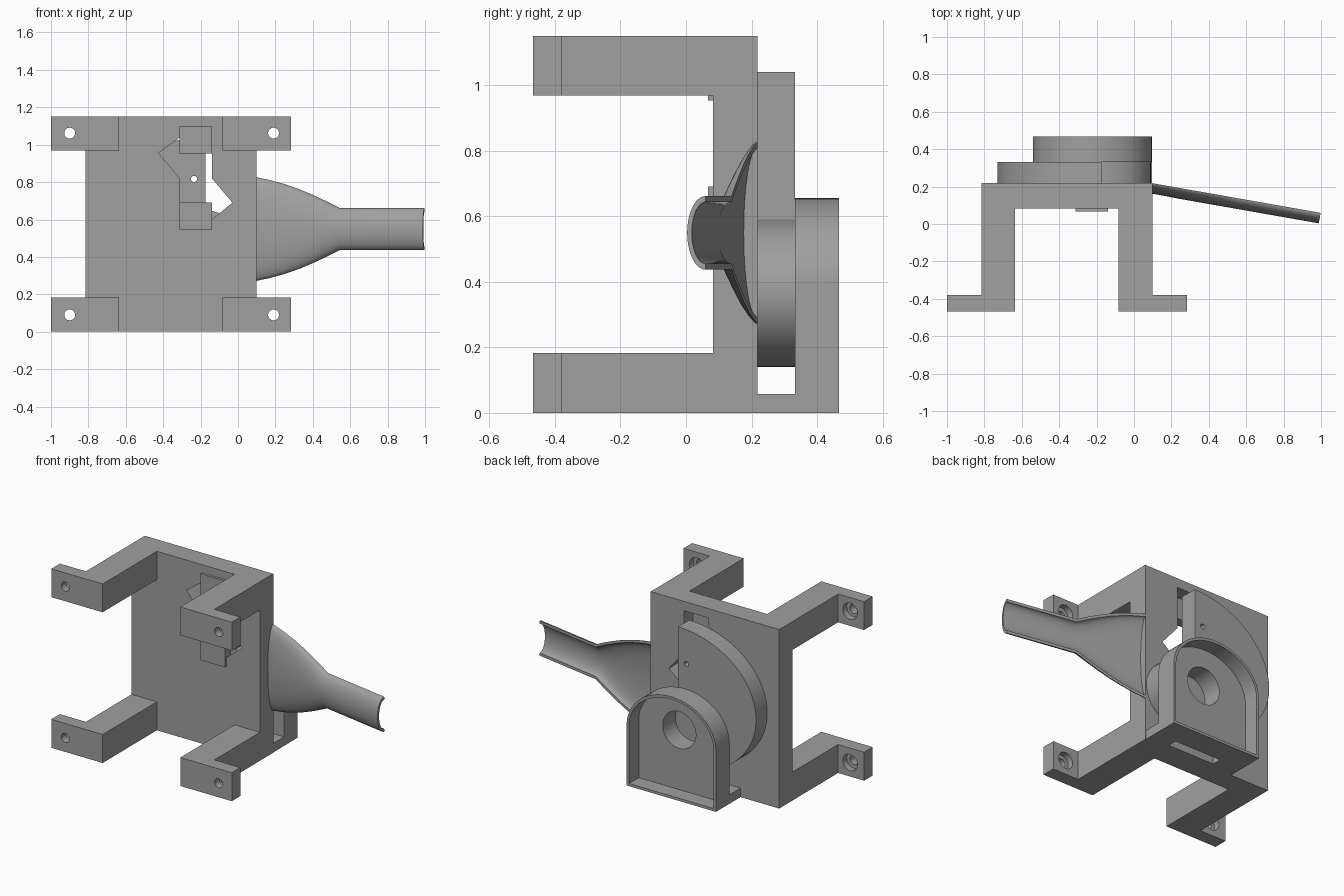
import bpy, bmesh, math

if "Cube" in bpy.data.objects:
    bpy.data.objects.remove(bpy.data.objects["Cube"])

grey = bpy.data.materials.new("mid_grey")
grey.diffuse_color = (0.35, 0.35, 0.35, 1)
grey.use_nodes = True
grey.node_tree.nodes["Principled BSDF"].inputs["Base Color"].default_value = grey.diffuse_color


def finish(name, bm, smooth=False):
    bmesh.ops.recalc_face_normals(bm, faces=bm.faces)
    me = bpy.data.meshes.new(name)
    bm.to_mesh(me)
    bm.free()
    me.materials.append(grey)
    ob = bpy.data.objects.new(name, me)
    bpy.context.collection.objects.link(ob)
    if smooth:
        shade(ob)
    return ob


def select(ob):
    bpy.ops.object.select_all(action='DESELECT')
    ob.select_set(True)
    bpy.context.view_layer.objects.active = ob


def shade(ob):
    select(ob)
    bpy.ops.object.shade_smooth_by_angle(angle=math.radians(30))


def prism(name, outline, y0, y1, smooth=False):
    """Extrude an x-z outline from y0 to y1."""
    bm = bmesh.new()
    a = [bm.verts.new((x, y0, z)) for x, z in outline]
    b = [bm.verts.new((x, y1, z)) for x, z in outline]
    bm.faces.new(a)
    bm.faces.new(b[::-1])
    n = len(a)
    for i in range(n):
        j = (i + 1) % n
        bm.faces.new((a[i], a[j], b[j], b[i]))
    return finish(name, bm, smooth)


def box(name, x0, x1, y0, y1, z0, z1):
    return prism(name, [(x0, z0), (x1, z0), (x1, z1), (x0, z1)], y0, y1)


def arc(cx, cz, rx, rz, a0, a1, n):
    """Points on an elliptical arc, angles in degrees."""
    pts = []
    for i in range(n + 1):
        t = math.radians(a0 + (a1 - a0) * i / n)
        pts.append((cx + rx * math.cos(t), cz + rz * math.sin(t)))
    return pts


def disc(name, x, z, r, y0, y1):
    return prism(name, arc(x, z, r, r, 0, 360, 40)[:-1], y0, y1)


def cut(ob, *cutters):
    for c in cutters:
        c.hide_render = True
        m = ob.modifiers.new("cut", 'BOOLEAN')
        m.operation, m.solver, m.object = 'DIFFERENCE', 'EXACT', c
        select(ob)
        bpy.ops.object.modifier_apply(modifier=m.name)
        bpy.data.objects.remove(c, do_unlink=True)
    shade(ob)


# Mounting plate with its zigzag opening
plate = box("mounting_plate", -0.815, 0.098, 0.083, 0.218, 0, 1.15)
opening = [(-0.31, 0.55), (-0.14, 0.55), (-0.14, 0.60), (-0.03, 0.69),
           (-0.14, 0.82), (-0.14, 1.09), (-0.31, 1.09), (-0.31, 1.04),
           (-0.425, 0.955), (-0.31, 0.82)]
cut(plate, prism("opening_cutter", opening, 0, 0.3))

# Two pads over the ends of the opening
for name, z0, z1 in (("upper_pad", 0.953, 1.098), ("lower_pad", 0.543, 0.69)):
    box(name, -0.314, -0.14, 0.067, 0.13, z0, z1)

# Four legs with outward feet, bolt holes and counterbores
for side, lx, fx, hx in (("left", (-0.815, -0.635), (-1.0, -0.635), -0.9),
                         ("right", (-0.083, 0.098), (-0.083, 0.283), 0.19)):
    for level, z0, z1 in (("lower", 0, 0.183), ("upper", 0.968, 1.15)):
        zc = 0.09 if z0 == 0 else 1.062
        box(f"{side}_{level}_leg", *lx, -0.38, 0.083, z0, z1)
        foot = box(f"{side}_{level}_foot", *fx, -0.467, -0.38, z0, z1)
        cut(foot, disc("bolt_cutter", hx, zc, 0.029, -0.6, -0.3),
            disc("counterbore_cutter", hx, zc, 0.052, -0.42, -0.3))

# Spiral housing: large half on the left, small half on the lower right
spiral = (arc(-0.175, 0.59, 0.555, 0.45, 90, 270, 48)
          + arc(-0.175, 0.365, 0.265, 0.225, -90, 90, 32)[1:])
housing = prism("spiral_housing", spiral, 0.218, 0.332)
cut(housing, disc("pin_hole_cutter", -0.235, 0.817, 0.016, 0.1, 0.5),
    disc("inlet_cutter", -0.21, 0.40, 0.118, 0.24, 0.5))


# Arched cup, open at the back, with a round inlet
def arch(inset):
    x0, x1 = -0.54 + inset, 0.095 - inset
    r = (x1 - x0) / 2
    return ([(x0, inset), (x1, inset)]
            + arc(-0.2225, 0.39, r, 0.265 - inset, 0, 180, 40))


cup = prism("arched_cup", arch(0), 0.332, 0.467)
cut(cup, prism("recess_cutter", arch(0.017), 0.368, 0.6),
    disc("inlet_cutter", -0.21, 0.40, 0.118, 0.3, 0.5))

# Slotted ledge joining the cup to the plate
ledge = box("ledge", -0.54, 0.095, 0.218, 0.332, 0, 0.058)
cut(ledge, box("slot_cutter", -0.38, -0.05, 0.25, 0.31, -0.1, 0.2))

# Half-round spout: a curved funnel running into a straight trough
stations = [(0.098, 0.277), (0.17, 0.262), (0.25, 0.24), (0.33, 0.212),
            (0.41, 0.178), (0.48, 0.145), (0.545, 0.112), (0.998, 0.112)]
SEG, WALL = 24, 0.018
bm = bmesh.new()
rings = []
for x, h in stations:
    edge_y = 0.218 - (x - 0.098) * 0.176
    ring = []
    for radius, depth, rev in ((h, 0.056, False), (h - WALL, 0.042, True)):
        row = []
        for i in range(SEG + 1):
            t = math.pi * i / SEG
            d = depth * math.sin(t)
            lean = 0.18 * d if x > 0.2 else 0
            row.append(bm.verts.new((x - lean, edge_y - d,
                                     0.549 + radius * math.cos(t))))
        ring += row[::-1] if rev else row
    rings.append(ring)
for a, b in zip(rings, rings[1:]):
    n = len(a)
    for i in range(n):
        j = (i + 1) % n
        bm.faces.new((a[i], a[j], b[j], b[i]))
for ring in (rings[0], rings[-1]):
    n = len(ring)
    for i in range(SEG):
        bm.faces.new((ring[i], ring[i + 1], ring[n - 2 - i], ring[n - 1 - i]))
finish("half_round_spout", bm, True)
